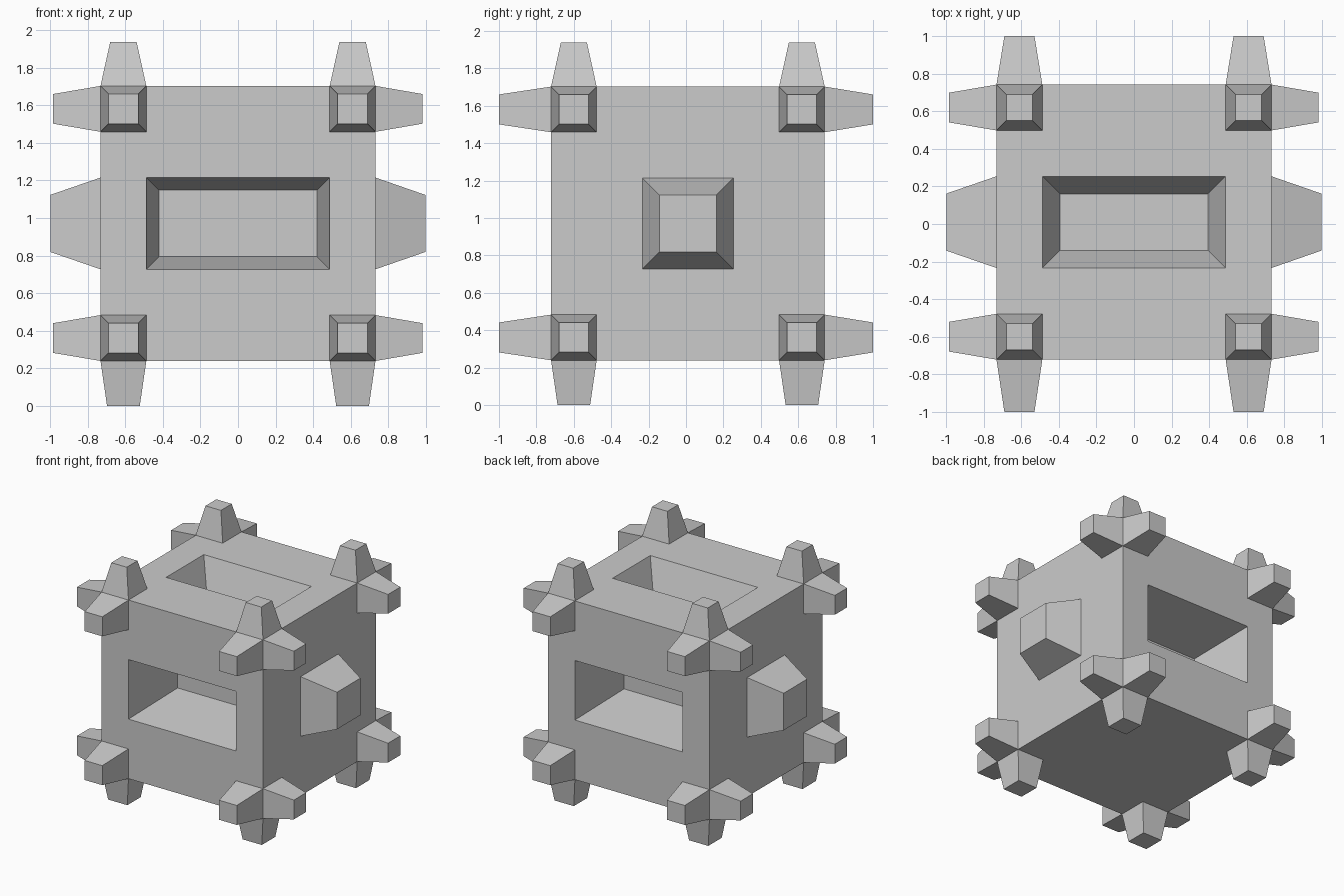
import bpy, bmesh
from mathutils import Vector

if "Cube" in bpy.data.objects:
    bpy.data.objects.remove(bpy.data.objects["Cube"])

HALF = 0.7315                       # half size of the cube
CENTRE = Vector((0, 0.01, 0.971))
CELL = HALF / 3                     # the cube is a 6 x 6 grid on each side

bm = bmesh.new()
bmesh.ops.create_cube(bm, size=2 * HALF)
bmesh.ops.subdivide_edges(bm, edges=bm.edges[:], cuts=5, use_grid_fill=True)


def patch(axis, sign, low, high):
    """Grid faces on one side whose centres lie between low and high."""
    found = []
    for f in bm.faces:
        c = f.calc_center_median()
        if c[axis] * sign > HALF - 0.01 and all(
                low[i] < c[i] / CELL < high[i] for i in range(3) if i != axis):
            found.append(f)
    return found


def taper(faces, axis, sign, height, inset):
    """Merge a patch, then push it out (or in) with sloped walls."""
    if len(faces) > 1:
        faces = bmesh.ops.dissolve_faces(bm, faces=faces)['region']
    face = bmesh.ops.extrude_discrete_faces(bm, faces=faces)['faces'][0]
    for i in range(3):
        lo = min(v.co[i] for v in face.verts)
        hi = max(v.co[i] for v in face.verts)
        mid, half = (lo + hi) / 2, (hi - lo) / 2
        for v in face.verts:
            if i == axis:
                v.co[i] += sign * height
            else:
                v.co[i] = mid + (v.co[i] - mid) * (1 - inset / half)


jobs = []
# corner studs: (axis, sign): (height, tip inset)
studs = {(0, -1): (0.253, 0.043), (0, 1): (0.25, 0.043),
         (1, -1): (0.279, 0.042), (1, 1): (0.259, 0.042),
         (2, -1): (0.24, 0.035), (2, 1): (0.235, 0.052)}
for (axis, sign), (height, inset) in studs.items():
    for a in (-2.5, 2.5):
        for b in (-2.5, 2.5):
            spot = [a, b]
            spot.insert(axis, 0)
            faces = patch(axis, sign, [s - 0.5 for s in spot], [s + 0.5 for s in spot])
            jobs.append((faces, axis, sign, height, inset))

# central bosses on the left and right, long recesses front, back and top
for axis, sign, height, inset in ((0, -1, 0.267, 0.092), (0, 1, 0.265, 0.092),
                                  (1, -1, -0.54, 0.067), (1, 1, -0.54, 0.067),
                                  (2, 1, -0.27, 0.094)):
    faces = patch(axis, sign, (-2, -1, -1), (2, 1, 1))
    jobs.append((faces, axis, sign, height, inset))

for job in jobs:
    taper(*job)

bmesh.ops.translate(bm, verts=bm.verts[:], vec=CENTRE)
bmesh.ops.recalc_face_normals(bm, faces=bm.faces[:])
mesh = bpy.data.meshes.new("studded_cube")
bm.to_mesh(mesh)
bm.free()
bpy.context.collection.objects.link(bpy.data.objects.new("studded_cube", mesh))
